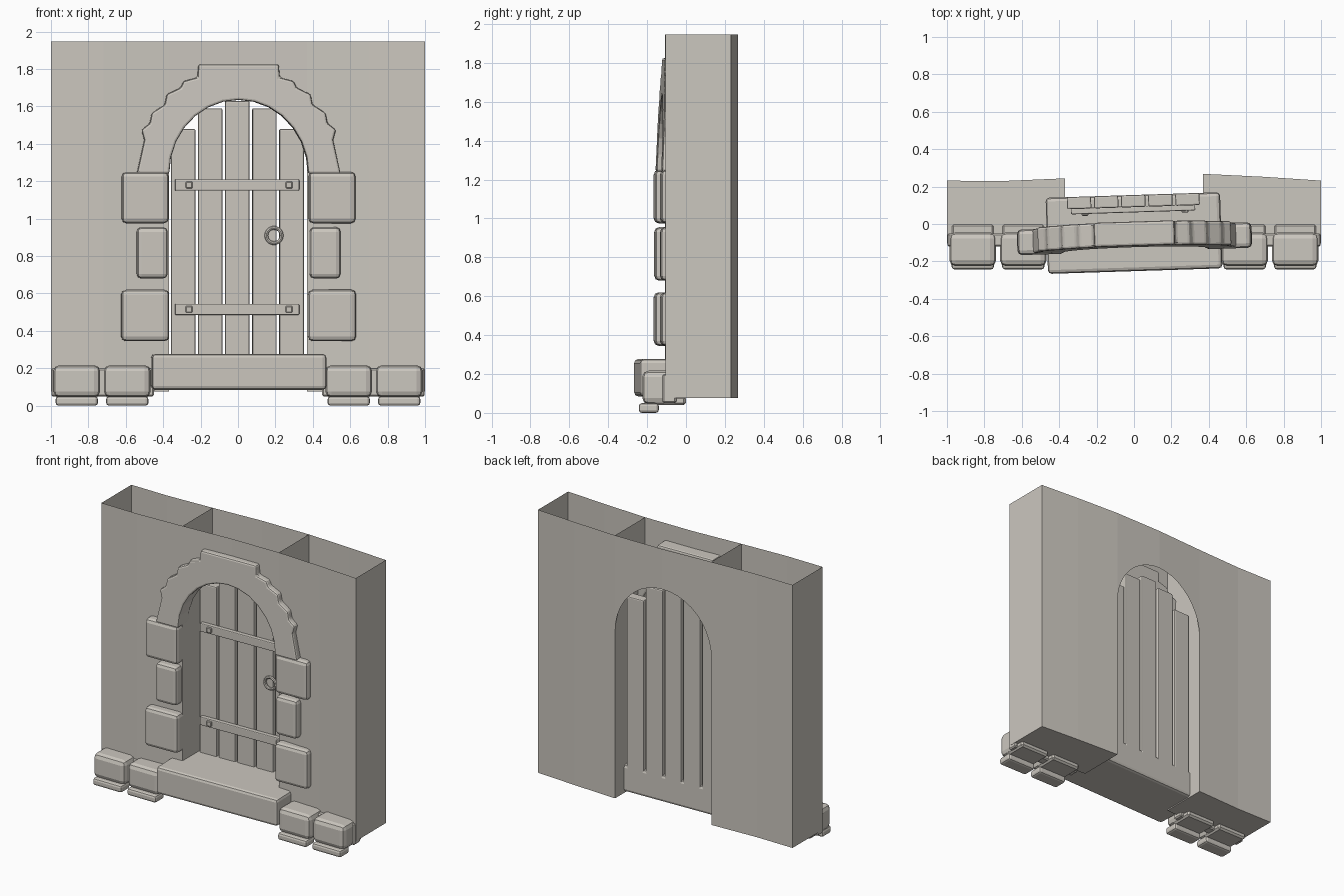
import bpy, bmesh, math
from math import sin, cos, pi
from mathutils import Vector

old = bpy.data.objects.get("Cube")
if old:
    bpy.data.objects.remove(old, do_unlink=True)

stone = bpy.data.materials.new("warm grey stone")
stone.use_nodes = True
COLOUR = (0.60, 0.57, 0.52, 1)
stone.diffuse_color = COLOUR
stone.node_tree.nodes["Principled BSDF"].inputs["Base Color"].default_value = COLOUR

YAW = 0.032          # the doorway is turned slightly against the wall
BOTTOM, TOP = 0.077, 1.946
JAMB = 0.37


def finish(name, bm, bevel=0.0, segments=2, yaw=0.0):
    mesh = bpy.data.meshes.new(name)
    bm.to_mesh(mesh)
    bm.free()
    mesh.materials.append(stone)
    obj = bpy.data.objects.new(name, mesh)
    bpy.context.collection.objects.link(obj)
    obj.rotation_euler.z = yaw
    if bevel:
        mod = obj.modifiers.new("Bevel", 'BEVEL')
        mod.width = bevel
        mod.segments = segments
        mod.limit_method = 'ANGLE'
    return obj


def block(name, x, y, z, bevel=0.01, segments=2, yaw=YAW):
    """Bevelled box from (low, high) ranges."""
    bm = bmesh.new()
    bmesh.ops.create_cube(bm, size=1)
    for v in bm.verts:
        v.co = Vector([(r[0] + r[1]) / 2 + c * (r[1] - r[0])
                       for c, r in zip(v.co, (x, y, z))])
    return finish(name, bm, bevel, segments, yaw)


# Gently bowed hollow wall, open at the top
BOW = [(-1, 0), (-0.72, -0.003), (-JAMB, 0.012), (0, 0.033),
       (JAMB, 0.036), (0.7, 0.02), (1, 0)]
FRONT, BACK = -0.105, 0.232


def bow(x):
    for (x0, y0), (x1, y1) in zip(BOW, BOW[1:]):
        if x <= x1:
            return y0 + (y1 - y0) * (x - x0) / (x1 - x0)
    return BOW[-1][1]


def arch_z(x):
    return 1.26 + 0.4 * math.sqrt(max(0, 1 - (x / JAMB) ** 2))


bm = bmesh.new()


def face(*points):
    bm.faces.new([bm.verts.new(p) for p in points])


opening = [-JAMB * cos(pi * i / 20) for i in range(21)]
columns = [-1, -0.72] + opening + [0.7, 1]
for a, b in zip(columns, columns[1:]):
    in_door = abs(a + b) / 2 < JAMB
    za, zb = (arch_z(a), arch_z(b)) if in_door else (BOTTOM, BOTTOM)
    ya, yb = bow(a), bow(b)
    face((a, ya + FRONT, za), (b, yb + FRONT, zb), (b, yb + FRONT, TOP), (a, ya + FRONT, TOP))
    face((b, yb + BACK, zb), (a, ya + BACK, za), (a, ya + BACK, TOP), (b, yb + BACK, TOP))
    if not in_door:
        face((a, ya + BACK, BOTTOM), (b, yb + BACK, BOTTOM),
             (b, yb + FRONT, BOTTOM), (a, ya + FRONT, BOTTOM))
# End walls and full height jamb partitions
for x, flip in ((-1, 1), (-JAMB, -1), (JAMB, 1), (1, -1)):
    y = bow(x)
    pts = [(x, y + BACK, BOTTOM), (x, y + FRONT, BOTTOM),
           (x, y + FRONT, TOP), (x, y + BACK, TOP)]
    face(*pts[::flip])
bmesh.ops.remove_doubles(bm, verts=bm.verts, dist=0.0005)
finish("wall", bm)

# Door planks
for i, top in enumerate((1.48, 1.59, 1.63, 1.59, 1.48)):
    x = (i - 2) * 0.145
    block(f"door_plank_{i + 1}", (x - 0.065, x + 0.065), (0.09, 0.155), (0.2, top), 0.008)

# Iron straps with square bolts
for name, z in (("lower", 0.515), ("upper", 1.18)):
    block(f"{name}_strap", (-0.335, 0.33), (0.062, 0.095), (z - 0.03, z + 0.03), 0.006)
    for side, x in (("right", -0.26), ("left", 0.275)):
        block(f"{name}_{side}_bolt", (x - 0.018, x + 0.018), (0.052, 0.07),
              (z - 0.018, z + 0.018), 0.004, 1)

# Door ring handle
bm = bmesh.new()
N, M = 20, 8
rings = []
for i in range(N):
    a = 2 * pi * i / N
    rings.append([bm.verts.new((0.195 + (0.041 + 0.01 * cos(t)) * cos(a),
                                0.082 + 0.012 * sin(t),
                                0.91 + (0.041 + 0.01 * cos(t)) * sin(a)))
                  for t in (2 * pi * j / M for j in range(M))])
for i in range(N):
    p, q = rings[i], rings[(i + 1) % N]
    for j in range(M):
        k = (j + 1) % M
        bm.faces.new((p[j], p[k], q[k], q[j]))
bmesh.ops.recalc_face_normals(bm, faces=bm.faces)
finish("door_ring", bm, yaw=YAW)

# Door sill
block("door_sill", (-0.468, 0.465), (-0.252, 0.155), (0.085, 0.277), 0.02)

# Stones beside the door
for side, s in (("left", 1), ("right", -1)):
    for name, inner, outer, low, high in (("lower", 0.372, 0.628, 0.345, 0.62),
                                          ("middle", 0.38, 0.545, 0.68, 0.955),
                                          ("upper", 0.375, 0.625, 0.975, 1.25)):
        block(f"{name}_{side}_jamb_stone", sorted((s * inner, s * outer)),
              (-0.147, -0.01), (low, high), 0.025)

# Stepped stone arch, leaning back towards its top
half = [(0.215, 1.825), (0.22, 1.755), (0.295, 1.735), (0.31, 1.70), (0.385, 1.665),
        (0.395, 1.61), (0.465, 1.565), (0.475, 1.51), (0.52, 1.475), (0.505, 1.42),
        (0.545, 1.24)]
inner = [(0.372 * cos(pi * i / 14), 1.24 + 0.395 * sin(pi * i / 14)) for i in range(15)]
outline = inner + [(-x, z) for x, z in half[::-1]] + half
bm = bmesh.new()
base = bm.faces.new([bm.verts.new((x, -0.14 + 0.04 * (z - 1.24), z)) for x, z in outline])
new = bmesh.ops.extrude_face_region(bm, geom=[base])["geom"]
bmesh.ops.translate(bm, vec=(0, 0.13, 0),
                    verts=[g for g in new if isinstance(g, bmesh.types.BMVert)])
bmesh.ops.recalc_face_normals(bm, faces=bm.faces)
finish("stone_arch", bm, 0.012, 2, YAW)

# Footing stones along the base, each with a small foot
for side, s in (("left", 1), ("right", -1)):
    block(f"{side}_footing_strip", sorted((s * 0.45, s * 0.998)), (-0.12, -0.05),
          (0.05, 0.2), 0.008, 1, 0)
    for name, x in (("inner", 0.592), ("outer", 0.862)):
        c = s * x
        block(f"{name}_{side}_footing", (c - 0.125, c + 0.125), (-0.225, -0.045),
              (0.045, 0.217), 0.032, 2, 0)
        block(f"{name}_{side}_foot", (c - 0.113, c + 0.113), (-0.243, -0.14),
              (0, 0.05), 0.015, 2, 0)
        block(f"{name}_{side}_footing_slab", (c - 0.115, c + 0.115), (-0.17, 0.0),
              (0.04, 0.085), 0.012, 1, 0)
